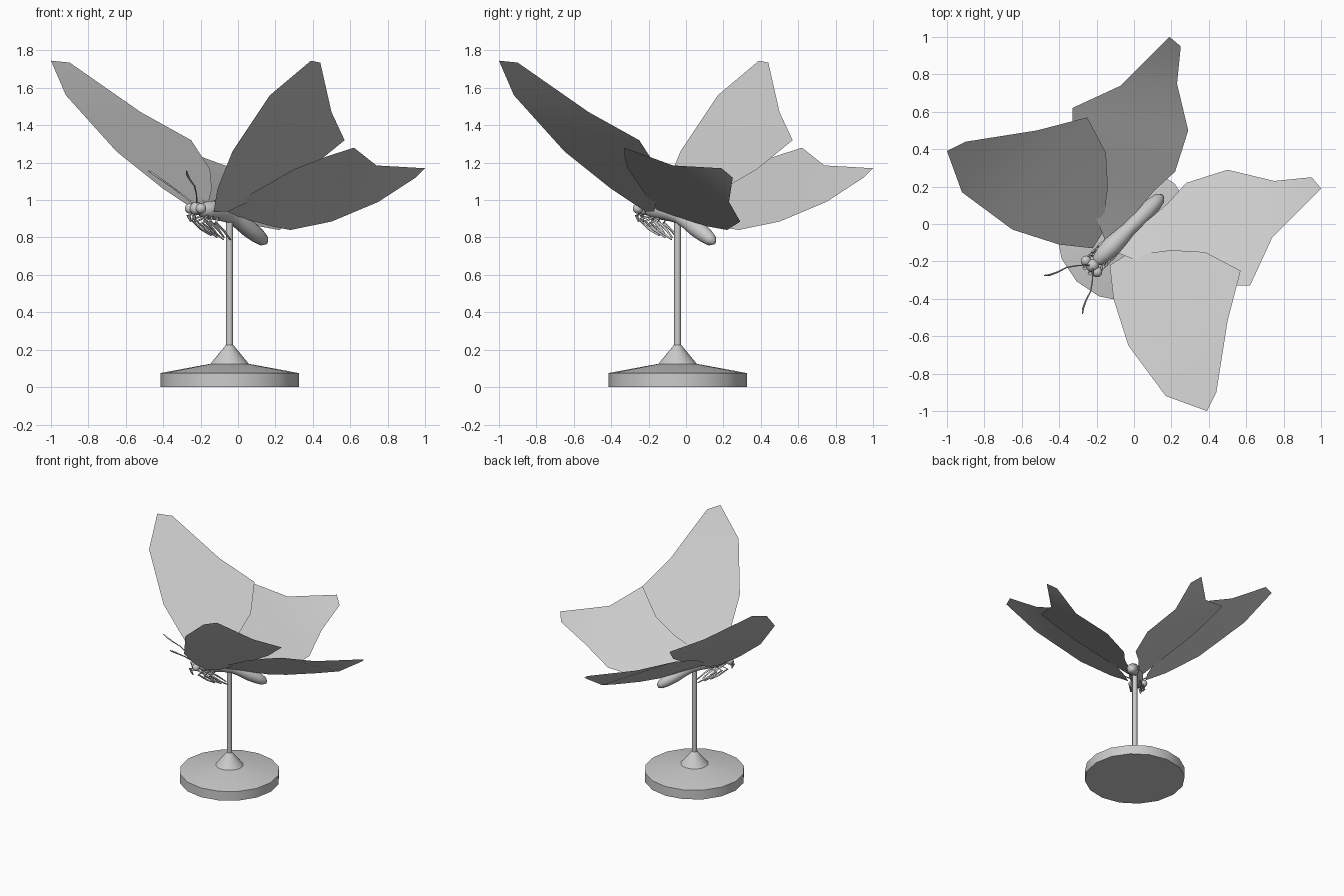
import bpy, bmesh, math
from mathutils import Vector

if "Cube" in bpy.data.objects:
    bpy.data.objects.remove(bpy.data.objects["Cube"])

grey = bpy.data.materials.new("light_grey")
grey.diffuse_color = (0.6, 0.6, 0.6, 1)
grey.use_nodes = True
grey.node_tree.nodes["Principled BSDF"].inputs["Base Color"].default_value = grey.diffuse_color
R2 = math.sqrt(0.5)


def make(name, bm, angle=40):
    me = bpy.data.meshes.new(name)
    bm.to_mesh(me)
    bm.free()
    ob = bpy.data.objects.new(name, me)
    bpy.context.collection.objects.link(ob)
    me.materials.append(grey)
    bpy.ops.object.select_all(action='DESELECT')
    ob.select_set(True)
    bpy.context.view_layer.objects.active = ob
    bpy.ops.object.shade_smooth_by_angle(angle=math.radians(angle))
    return ob


def swap(p, flip):
    """The insect is symmetric across the diagonal plane x = y."""
    return Vector((p[1], p[0], p[2])) if flip else Vector(p)


def on_body(t, s, z):
    """Place a point by distance along the diagonal, sideways offset and height."""
    return (t + s * R2, t - s * R2, z)


def loft(name, points, radii, sides=8, axis=None, angle=60, turn=0.0):
    """Closed round tube through points with a radius at each one."""
    pts = [Vector(p) for p in points]
    bm = bmesh.new()
    rings = []
    for i, p in enumerate(pts):
        d = axis or (pts[min(i + 1, len(pts) - 1)] - pts[max(i - 1, 0)]).normalized()
        ref = Vector((1, 0, 0)) if abs(d.z) > 0.9 else Vector((0, 0, 1))
        a = (ref - d * ref.dot(d)).normalized()
        b = d.cross(a)
        rings.append([bm.verts.new(p + radii[i] * (math.cos(k) * a + math.sin(k) * b))
                      for k in (turn + 2 * math.pi * j / sides for j in range(sides))])
    for r, q in zip(rings, rings[1:]):
        for j in range(sides):
            n = (j + 1) % sides
            bm.faces.new((r[j], r[n], q[n], q[j]))
    bm.faces.new(rings[0][::-1])
    bm.faces.new(rings[-1])
    bmesh.ops.recalc_face_normals(bm, faces=bm.faces)
    return make(name, bm, angle)


def ball(name, centre, r):
    bm = bmesh.new()
    bmesh.ops.create_uvsphere(bm, u_segments=14, v_segments=10, radius=r)
    bmesh.ops.translate(bm, verts=bm.verts, vec=centre)
    make(name, bm, 60)


def wing(name, lead, trail, flip):
    """Sheet of strips between the leading and trailing edges."""
    bm = bmesh.new()
    a = [bm.verts.new(swap(p, flip)) for p in lead]
    b = [bm.verts.new(swap(p, flip)) for p in trail]
    for i in range(len(a) - 1):
        bm.faces.new((a[i], a[i + 1], b[i + 1], b[i]))
    bmesh.ops.recalc_face_normals(bm, faces=bm.faces)
    bm.normal_update()
    if sum(f.normal.z for f in bm.faces) < 0:
        bmesh.ops.reverse_faces(bm, faces=bm.faces)
    make(name, bm, 40)


# Stand: low disc, conical collar and thin rod
C = -0.045
UP = Vector((0, 0, 1))
loft("base", [(C, C, 0), (C, C, 0.075), (C, C, 0.125)], [0.37, 0.37, 0.10], 16, UP, 35)
loft("collar", [(C, C, 0.118), (C, C, 0.225)], [0.108, 0.02], 16, UP, 40)
loft("rod", [(C, C, 0.2), (C, C, 0.9)], [0.019, 0.019], 8, UP, 50)

# Body: thorax narrowing to a waist, then a drooping abdomen
body = [(-0.215, 0.945, 0.012), (-0.195, 0.945, 0.034), (-0.16, 0.947, 0.048),
        (-0.115, 0.945, 0.053), (-0.07, 0.93, 0.047), (-0.03, 0.91, 0.039),
        (0.01, 0.885, 0.043), (0.06, 0.845, 0.046), (0.105, 0.81, 0.042),
        (0.135, 0.785, 0.032), (0.15, 0.772, 0.012)]
loft("body", [(t, t, z) for t, z, r in body], [r for t, z, r in body], 14)
ball("head", (-0.222, -0.222, 0.955), 0.036)

# Wing outlines for one side, root to tip
fore_lead = [(-0.13, -0.22, 0.94), (-0.11, -0.40, 1.06), (-0.03, -0.65, 1.26),
             (0.07, -0.785, 1.41), (0.17, -0.92, 1.56), (0.39, -1.0, 1.745)]
fore_trail = [(-0.05, -0.17, 0.94), (0.20, -0.14, 1.06), (0.38, -0.15, 1.165),
              (0.57, -0.25, 1.32), (0.50, -0.52, 1.47), (0.44, -0.90, 1.735)]
hind_lead = [(-0.10, -0.15, 0.94), (0.10, -0.23, 1.05), (0.30, -0.31, 1.165),
             (0.48, -0.33, 1.235), (0.62, -0.33, 1.28), (0.74, -0.07, 1.185),
             (1.0, 0.19, 1.17)]
hind_trail = [(-0.07, -0.10, 0.93), (0.05, 0.0, 0.895), (0.18, 0.11, 0.86),
              (0.28, 0.22, 0.84), (0.50, 0.29, 0.885), (0.75, 0.23, 0.99),
              (0.95, 0.25, 1.12)]

for flip, side in ((False, "right"), (True, "left")):
    wing(side + "_forewing", fore_lead, fore_trail, flip)
    wing(side + "_hindwing", hind_lead, hind_trail, flip)
    ball(side + "_eye", swap(on_body(-0.227, 0.042, 0.955), flip), 0.028)
    # Antenna with a slightly thicker tip
    path = [(-0.22, -0.235, 0.98), (-0.222, -0.30, 1.03), (-0.232, -0.36, 1.075),
            (-0.258, -0.41, 1.11), (-0.272, -0.45, 1.138), (-0.275, -0.48, 1.157)]
    loft(side + "_antenna", [swap(p, flip) for p in path],
         [0.004, 0.004, 0.004, 0.005, 0.006, 0.003], 6)
    # Palp under the face
    loft(side + "_palp", [swap(on_body(*p), flip) for p in
         ((-0.225, 0.015, 0.935), (-0.25, 0.02, 0.915), (-0.24, 0.018, 0.885))],
         [0.011, 0.012, 0.005], 6)
    # Three folded legs
    for i in range(3):
        o = 0.03 * i
        leg = [(-0.17 + o, 0.015, 0.92), (-0.215 + o, 0.05, 0.895 - o * 0.3),
               (-0.165 + o, 0.045, 0.845 - o * 0.2), (-0.125 + o * 1.1, 0.025, 0.81 - o * 0.35)]
        loft(f"{side}_leg_{i + 1}", [swap(on_body(*p), flip) for p in leg],
             [0.01, 0.009, 0.007, 0.004], 6)
